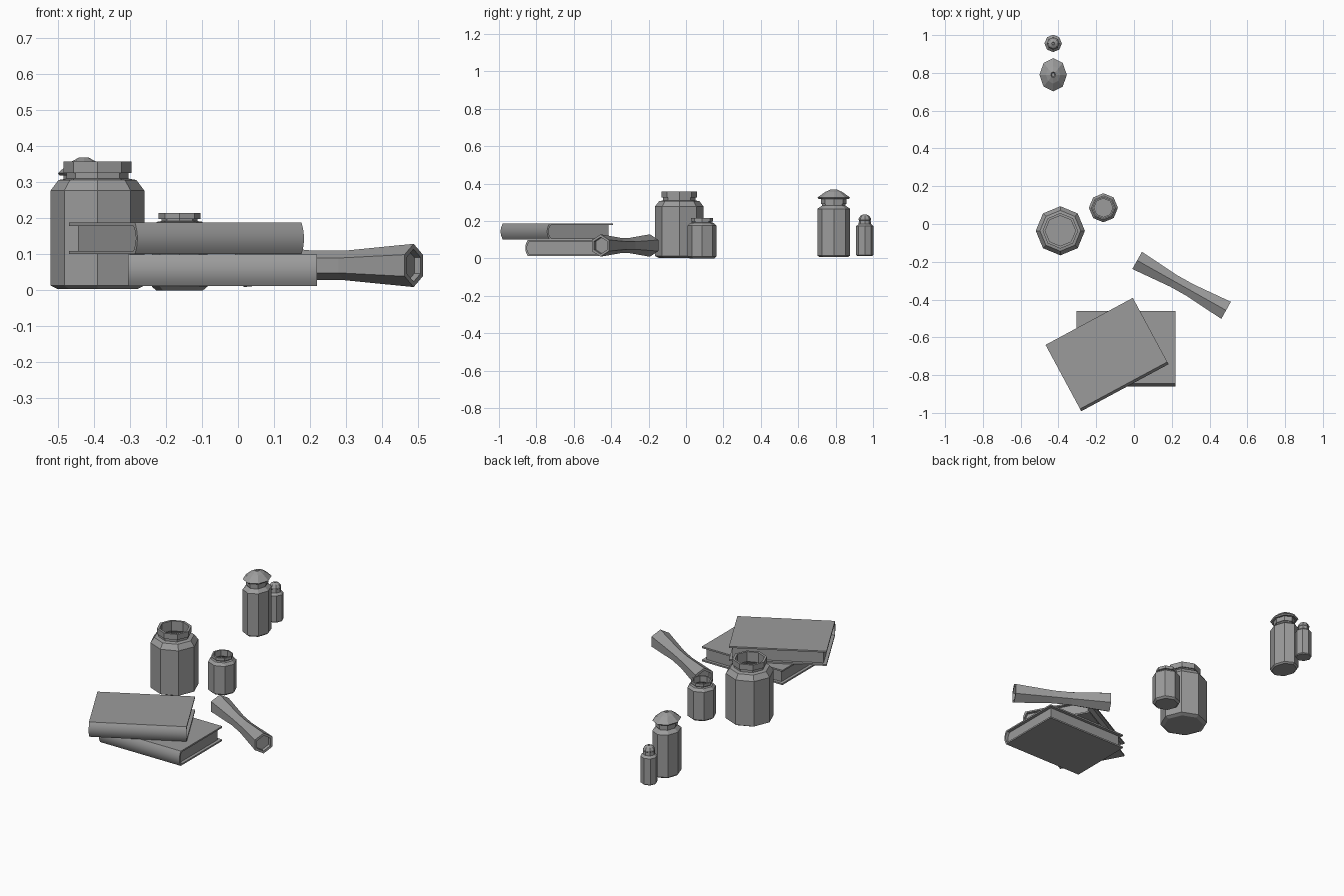
import bpy, bmesh, math
from mathutils import Matrix, Vector

old = bpy.data.objects.get("Cube")
if old:
    bpy.data.objects.remove(old, do_unlink=True)

grey = bpy.data.materials.new("plain_grey")
grey.use_nodes = True
grey.diffuse_color = (0.33, 0.33, 0.33, 1)
grey.node_tree.nodes["Principled BSDF"].inputs["Base Color"].default_value = (0.33, 0.33, 0.33, 1)


def finish(bm, name, place):
    bmesh.ops.recalc_face_normals(bm, faces=bm.faces)
    mesh = bpy.data.meshes.new(name)
    bm.to_mesh(mesh)
    bm.free()
    mesh.materials.append(grey)
    ob = bpy.data.objects.new(name, mesh)
    ob.matrix_world = place
    bpy.context.collection.objects.link(ob)
    return ob


def lathe(name, profile, place, sides=8, start=0.0):
    """Faceted solid of revolution; both ends are closed with a flat face."""
    bm = bmesh.new()
    rings = []
    for r, z in profile:
        angles = [start + math.tau * i / sides for i in range(sides)]
        rings.append([bm.verts.new((r * math.cos(a), r * math.sin(a), z)) for a in angles])
    for low, high in zip(rings, rings[1:]):
        for i in range(sides):
            j = (i + 1) % sides
            bm.faces.new((low[i], low[j], high[j], high[i]))
    bm.faces.new(rings[0][::-1])
    bm.faces.new(rings[-1])
    return finish(bm, name, place)


def at(x, y, z=0.0, turn=0.0, scale_x=1.0):
    return (Matrix.Translation((x, y, z)) @ Matrix.Rotation(turn, 4, "Z")
            @ Matrix.Diagonal((scale_x, 1, 1, 1)))


# Open jars: bevelled foot, body, shoulder, neck, flared rim, hollow inside
lathe("large_jar", [(0.11, 0.003), (0.13, 0.013), (0.13, 0.277), (0.108, 0.306),
                    (0.086, 0.31), (0.086, 0.325), (0.094, 0.325), (0.094, 0.358),
                    (0.08, 0.358), (0.08, 0.30), (0.105, 0.27), (0.105, 0.03)],
      at(-0.39, -0.036))
lathe("small_jar", [(0.065, 0.0), (0.077, 0.01), (0.077, 0.175), (0.063, 0.19),
                    (0.05, 0.192), (0.05, 0.198), (0.058, 0.198), (0.058, 0.215),
                    (0.049, 0.215), (0.049, 0.18), (0.062, 0.17), (0.062, 0.02)],
      at(-0.162, 0.086))

# Capped jar with oval plan, and its overhanging cap
oval = at(-0.428, 0.79, scale_x=0.82)
lathe("capped_jar", [(0.078, 0.008), (0.088, 0.016), (0.088, 0.265), (0.062, 0.283),
                     (0.062, 0.29), (0.068, 0.29), (0.068, 0.318), (0.05, 0.318), (0.05, 0.33)], oval)
lathe("jar_cap", [(0.05, 0.325), (0.08, 0.318), (0.088, 0.325), (0.046, 0.355),
                  (0.015, 0.369), (0.01, 0.362)], oval)

# Small bottle with a round stopper
bottle = at(-0.428, 0.956)
lathe("small_bottle", [(0.041, 0.014), (0.046, 0.019), (0.046, 0.172), (0.033, 0.184),
                       (0.031, 0.206)], bottle)
lathe("bottle_stopper", [(0.028, 0.2), (0.033, 0.205), (0.033, 0.213), (0.024, 0.227),
                         (0.008, 0.235), (0.006, 0.231)], bottle)

# Waisted hexagonal scroll with recessed ends, lying on its side
half, flare, recess = 0.27, 0.06, 0.045
outer = [(flare, -half), (0.041, -0.05), (0.041, 0.05), (flare, half)]
profile = [(recess, -half + 0.02), (recess, -half)] + outer + [(recess, half), (recess, half - 0.02)]
lathe("scroll", profile,
      at(0.252, -0.325, 0.069, math.radians(-29.3)) @ Matrix.Rotation(math.pi / 2, 4, "Y"), sides=6)


def book(name, place, length=0.525, width=0.385, height=0.087, board=0.009, bulge=0.014):
    """Wrapped cover with a rounded spine, around a recessed page block."""
    h = height / 2

    def spine(reach, y0):
        steps = [-1 + 2 * i / 8 for i in range(9)]
        return [(y0 - bulge * (1 - t * t), t * reach) for t in steps]

    back, fore = -width / 2, width / 2
    outside = [(fore, -h)] + spine(h, back) + [(fore, h)]
    inside = [(fore, h - board)] + spine(h - board, back + board)[::-1] + [(fore, board - h)]
    block = spine(h - board, back + board) + [(fore - 0.018, h - board), (fore - 0.018, board - h)]
    for part, outline, span in (("cover", outside + inside, length),
                                ("pages", block, length - 0.036)):
        bm = bmesh.new()
        face = bm.faces.new([bm.verts.new((-span / 2, y, z)) for y, z in outline])
        grown = bmesh.ops.extrude_face_region(bm, geom=[face])["geom"]
        bmesh.ops.translate(bm, vec=Vector((span, 0, 0)),
                            verts=[v for v in grown if isinstance(v, bmesh.types.BMVert)])
        ob = finish(bm, name + "_" + part, place)
        bpy.ops.object.select_all(action="DESELECT")
        ob.select_set(True)
        bpy.context.view_layer.objects.active = ob
        bpy.ops.object.shade_smooth_by_angle(angle=math.radians(30))


# Two stacked books
book("lower_book", at(-0.043, -0.653, 0.056))
book("upper_book", at(-0.146, -0.685, 0.144, math.radians(28.3)))
